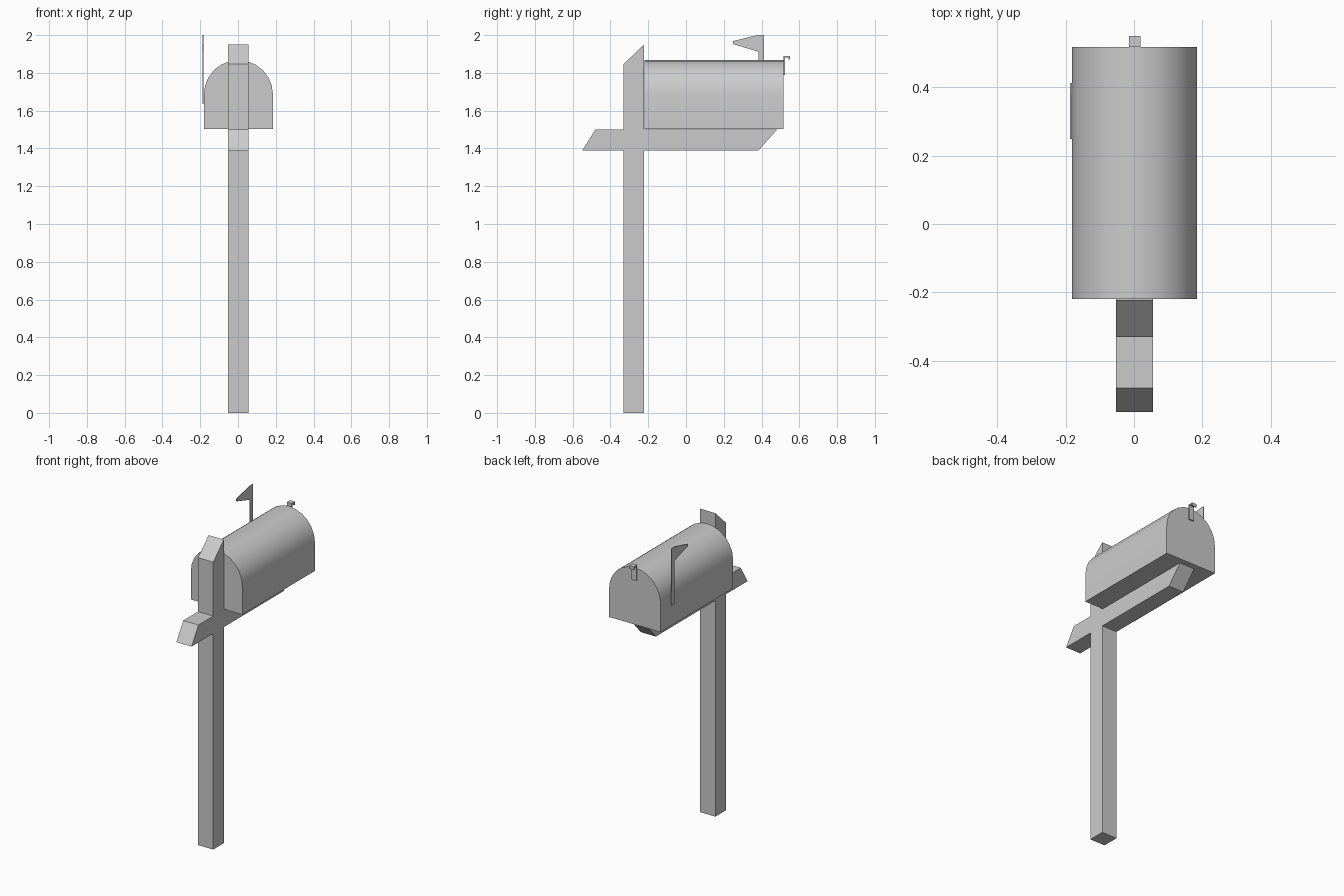
import bpy, bmesh, math

if "Cube" in bpy.data.objects:
    bpy.data.objects.remove(bpy.data.objects["Cube"])


def prism(name, profile, axis, lo, hi):
    """Extrude a closed 2D profile along x (profile = y,z) or y (profile = x,z)."""
    def place(p, d):
        return (d, p[0], p[1]) if axis == 'x' else (p[0], d, p[1])
    bm = bmesh.new()
    a = [bm.verts.new(place(p, lo)) for p in profile]
    b = [bm.verts.new(place(p, hi)) for p in profile]
    bm.faces.new(a)
    bm.faces.new(b[::-1])
    n = len(profile)
    for i in range(n):
        j = (i + 1) % n
        bm.faces.new((a[i], b[i], b[j], a[j]))
    bmesh.ops.recalc_face_normals(bm, faces=bm.faces)
    mesh = bpy.data.meshes.new(name)
    bm.to_mesh(mesh)
    bm.free()
    obj = bpy.data.objects.new(name, mesh)
    bpy.context.collection.objects.link(obj)
    return obj


# post with slanted top and crossing support arm
F, B = -0.33, -0.222
prism("post_and_arm", [
    (F, 0), (B, 0), (B, 1.388), (0.382, 1.388), (0.482, 1.5), (B, 1.5),
    (B, 1.95), (F, 1.847), (F, 1.5), (-0.48, 1.5), (-0.55, 1.388), (F, 1.388),
], 'x', -0.053, 0.055)

# mailbox body with half-round roof
R, CX, CZ, SEG = 0.183, 0.002, 1.685, 12
roof = [(CX + R * math.cos(math.pi * i / SEG), CZ + R * math.sin(math.pi * i / SEG))
        for i in range(SEG + 1)]
body = prism("mailbox_body", [(CX - R, 1.502), (CX + R, 1.502)] + roof, 'y', -0.22, 0.517)
bpy.context.view_layer.objects.active = body
body.select_set(True)
bpy.ops.object.shade_smooth_by_angle(angle=math.radians(30))

# signal flag on the side
prism("signal_flag", [
    (0.383, 1.635), (0.413, 1.635), (0.413, 2.0), (0.378, 2.0),
    (0.248, 1.968), (0.248, 1.953), (0.383, 1.912),
], 'x', -0.187, -0.182)

# hooked door handle
prism("door_handle", [
    (0.517, 1.79), (0.525, 1.79), (0.525, 1.881), (0.543, 1.881),
    (0.543, 1.87), (0.55, 1.87), (0.55, 1.89), (0.517, 1.89),
], 'x', -0.015, 0.019)
